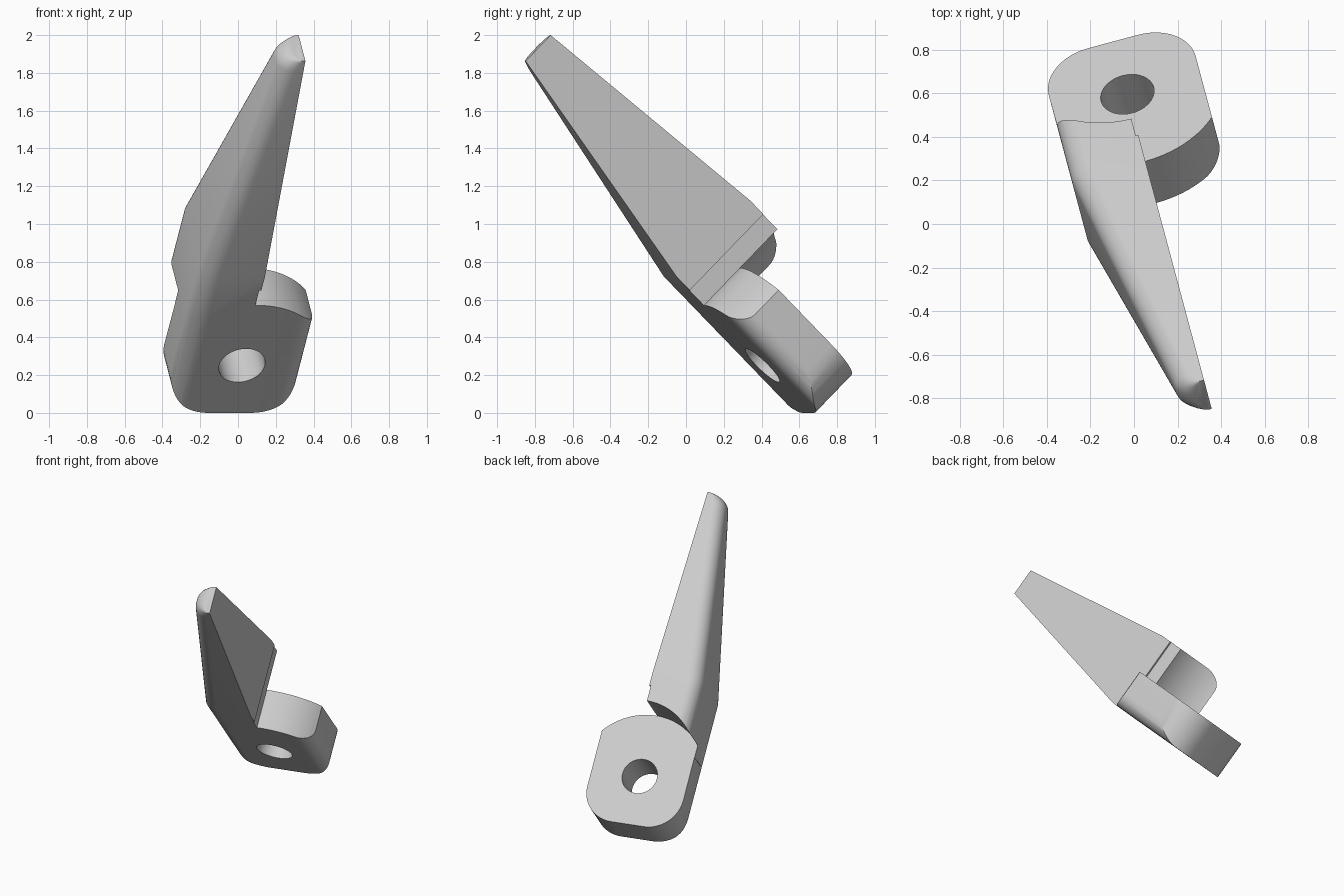
import bpy, bmesh, math
from mathutils import Matrix

if "Cube" in bpy.data.objects:
    bpy.data.objects.remove(bpy.data.objects["Cube"], do_unlink=True)

# Plain grey material
grey = bpy.data.materials.new("plain_grey")
grey.use_nodes = True
colour = (0.6, 0.6, 0.6, 1)
grey.diffuse_color = colour
grey.node_tree.nodes["Principled BSDF"].inputs["Base Color"].default_value = colour

# Shared sizes in the lever's own axes: x across, y along, z through the plate
LEFT, RIGHT, MID = -0.225, 0.473, 0.125
LOW, PLATE_TOP, ARM_TOP = 0.45, 0.73, 1.02
END, BEND, TIP = 0.45, -0.57, -1.962
PIVOT, SWEEP, ROUND = (MID, 0.095), 0.45, 0.1


def loft(name, rings):
    """Skin matching rings of points and close both ends."""
    bm = bmesh.new()
    rows = [[bm.verts.new(p) for p in ring] for ring in rings]
    for a, b in zip(rows, rows[1:]):
        for i in range(len(a)):
            j = (i + 1) % len(a)
            bm.faces.new((a[i], a[j], b[j], b[i]))
    bm.faces.new(rows[0][::-1])
    bm.faces.new(rows[-1])
    bmesh.ops.recalc_face_normals(bm, faces=bm.faces)
    mesh = bpy.data.meshes.new(name)
    bm.to_mesh(mesh)
    bm.free()
    mesh.materials.append(grey)
    ob = bpy.data.objects.new(name, mesh)
    bpy.context.collection.objects.link(ob)
    return ob


def arc(cx, cy, rx, ry, start, stop, steps=10):
    angles = [math.radians(start + (stop - start) * i / steps) for i in range(steps + 1)]
    return [(cx + rx * math.cos(a), cy + ry * math.sin(a)) for a in angles]


def prism(name, outline, z0, z1):
    return loft(name, [[(x, y, z) for x, y in outline] for z in (z0, z1)])


def combine(target, tool, operation):
    mod = target.modifiers.new(operation.lower(), "BOOLEAN")
    mod.operation, mod.solver, mod.object = operation, "EXACT", tool
    bpy.context.view_layer.objects.active = target
    bpy.ops.object.modifier_apply(modifier=mod.name)
    bpy.data.objects.remove(tool, do_unlink=True)


def arm_ring(y, left, low, top, r):
    """Flat on the right, rounded at both left corners."""
    rx = min(r, (MID - left) * 0.8)
    pts = [(MID, low), (MID, top)]
    pts += arc(left + rx, top - r, rx, r, 90, 180)
    pts += arc(left + rx, low + r, rx, r, 180, 270)
    return [(x, y, z) for x, z in pts]


# Tapered arm with a rounded tip
rings = [arm_ring(-0.1, LEFT, LOW, ARM_TOP, ROUND), arm_ring(BEND, LEFT, LOW, ARM_TOP, ROUND)]
tip_r = 0.075
for dx, dy in arc(0, 0, tip_r, tip_r, 0, 90, 8):
    y = TIP + tip_r - dy
    t = (y - BEND) / (TIP - BEND)
    left = LEFT * (1 - t) + tip_r - dx
    rings.append(arm_ring(y, left, LOW + 0.222 * t, ARM_TOP - 0.154 * t, ROUND - 0.01 * t))
lever = loft("lever", rings)

# Shallow step on the arm's flat side, and the swept clearance above the plate
step = [(MID - 0.012, -0.468), (1, -0.468), (1, 0), (MID - 0.012, 0)]
combine(lever, prism("step_cutter", step, 0, 2), "DIFFERENCE")
circle = arc(*PIVOT, SWEEP, SWEEP, 0, 360, 96)[:-1]
combine(lever, prism("sweep_cutter", circle, PLATE_TOP, 2), "DIFFERENCE")

# Pivot plate: rounded lower edges, rounded end corners and an arc next to the arm
section = [(RIGHT, PLATE_TOP), (LEFT, PLATE_TOP)]
section += arc(LEFT + ROUND, LOW + ROUND, ROUND, ROUND, 180, 270)
section += arc(RIGHT - ROUND, LOW + ROUND, ROUND, ROUND, 270, 360)
plate = loft("plate", [[(x, y, z) for x, z in section] for y in (-1, 1)])
corner = 0.23
half = math.degrees(math.acos((RIGHT - MID) / SWEEP))
plan = arc(RIGHT - corner, END - corner, corner, corner, 0, 90, 12)
plan += arc(LEFT + corner, END - corner, corner, corner, 90, 180, 12)
plan += arc(*PIVOT, SWEEP, SWEEP, 180 + half, 360 - half, 24)
combine(plate, prism("plan_cutter", plan, 0, 2), "INTERSECT")

# Join, then drill the pivot hole
combine(lever, plate, "UNION")
hole = arc(*PIVOT, 0.125, 0.125, 0, 360, 48)[:-1]
combine(lever, prism("hole_cutter", hole, 0, 2), "DIFFERENCE")

# Tilt the lever into its pose
lever.data.transform(Matrix.Rotation(math.radians(15), 4, "Z") @ Matrix.Rotation(math.radians(-45), 4, "X"))
bpy.ops.object.select_all(action="DESELECT")
lever.select_set(True)
bpy.context.view_layer.objects.active = lever
bpy.ops.object.shade_smooth_by_angle(angle=math.radians(30))
